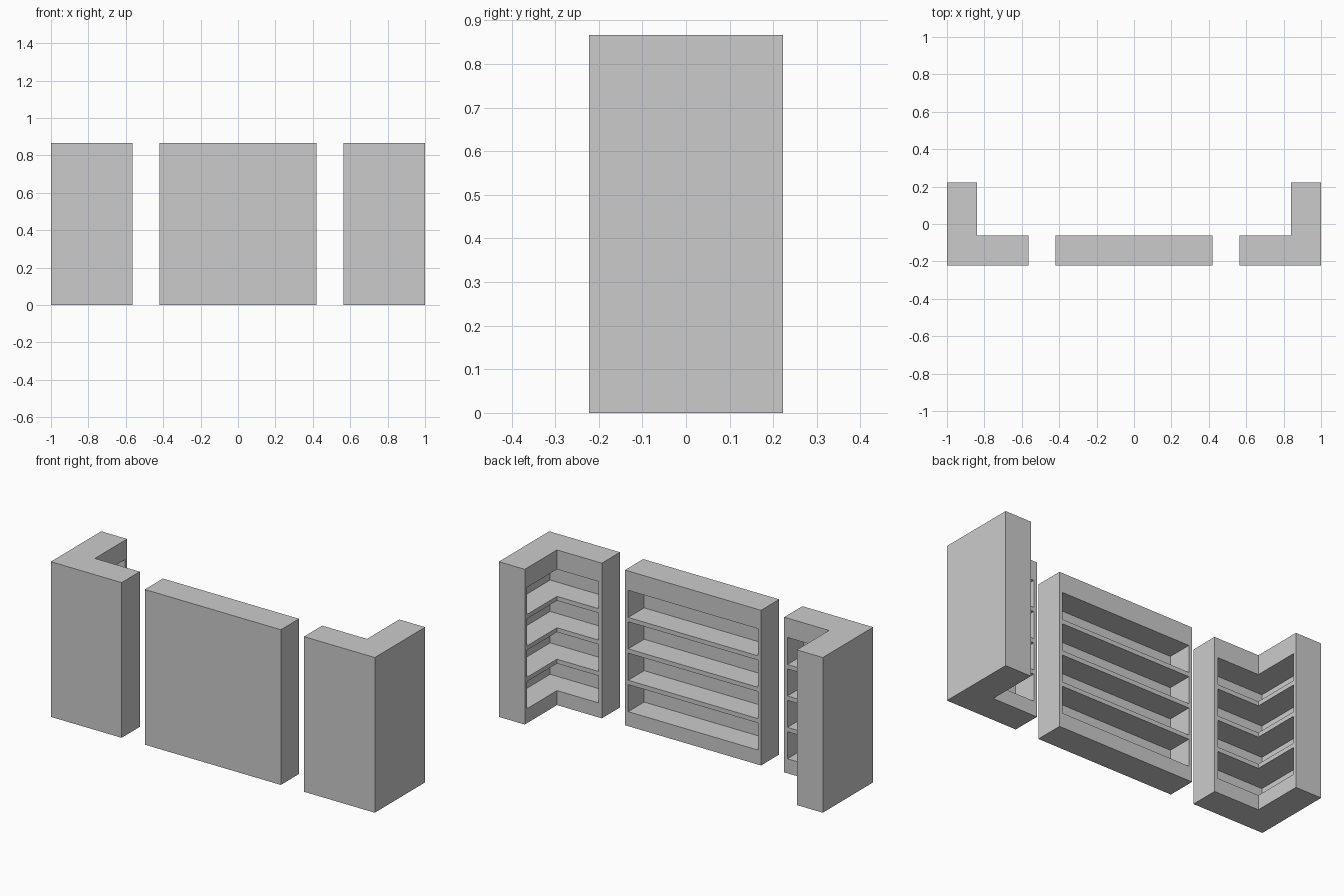
import bpy, bmesh

if "Cube" in bpy.data.objects:
    bpy.data.objects.remove(bpy.data.objects["Cube"])

H = 0.866          # overall height
X, Y = 1.0, 0.222  # half extents
D = 0.16           # unit depth
T = 0.02           # wall thickness
OVER = 0.04        # cutter overshoot past the open side
Z0, CELL, PITCH, ROWS = 0.081, 0.151, 0.1753, 4


def prisms(name, outline, spans):
    """Extrude a plan outline over each (bottom, top) height span."""
    bm = bmesh.new()
    for z0, z1 in spans:
        face = bm.faces.new([bm.verts.new((x, y, z0)) for x, y in outline])
        ext = bmesh.ops.extrude_face_region(bm, geom=[face])
        for v in ext["geom"]:
            if isinstance(v, bmesh.types.BMVert):
                v.co.z = z1
    bmesh.ops.recalc_face_normals(bm, faces=bm.faces)
    mesh = bpy.data.meshes.new(name)
    bm.to_mesh(mesh)
    bm.free()
    ob = bpy.data.objects.new(name, mesh)
    bpy.context.collection.objects.link(ob)
    return ob


def shelf_unit(name, outline, recess):
    """Solid cabinet with a stack of recesses cut out, leaving shelves."""
    body = prisms(name, outline, [(0, H)])
    rows = [(Z0 + i * PITCH, Z0 + i * PITCH + CELL) for i in range(ROWS)]
    cutter = prisms(name + "_cutter", recess, rows)
    cutter.hide_render = True
    cutter.hide_set(True)
    mod = body.modifiers.new("recesses", 'BOOLEAN')
    mod.operation = 'DIFFERENCE'
    mod.solver = 'EXACT'
    mod.object = cutter
    # apply the cut and drop the cutter
    dg = bpy.context.evaluated_depsgraph_get()
    cut = bpy.data.meshes.new_from_object(body.evaluated_get(dg))
    body.modifiers.clear()
    body.data = cut
    bpy.data.objects.remove(cutter)


def ell(x0, x1, y0, y1, xi, yi, s):
    """L-shaped plan, mirrored in x by s."""
    pts = [(x0, y0), (x1, y0), (x1, y1), (xi, y1), (xi, yi), (x0, yi)]
    return [(s * x, y) for x, y in pts]


def rect(x, y0, y1):
    return [(-x, y0), (x, y0), (x, y1), (-x, y1)]


# straight middle bookcase, open to the back
W = 0.42
shelf_unit("middle_shelf_unit", rect(W, -Y, -Y + D),
           rect(W - T, -Y + T, -Y + D + OVER))

# L-shaped corner bookcases, open on the inner faces
XI, YI, XE = X - D, -Y + D, 0.563
for side, s in (("right", 1), ("left", -1)):
    shelf_unit(side + "_corner_shelf_unit",
               ell(XE, X, -Y, Y, XI, YI, s),
               ell(XE + T, X - T, -Y + T, Y - T, XI - OVER, YI + OVER, s))
